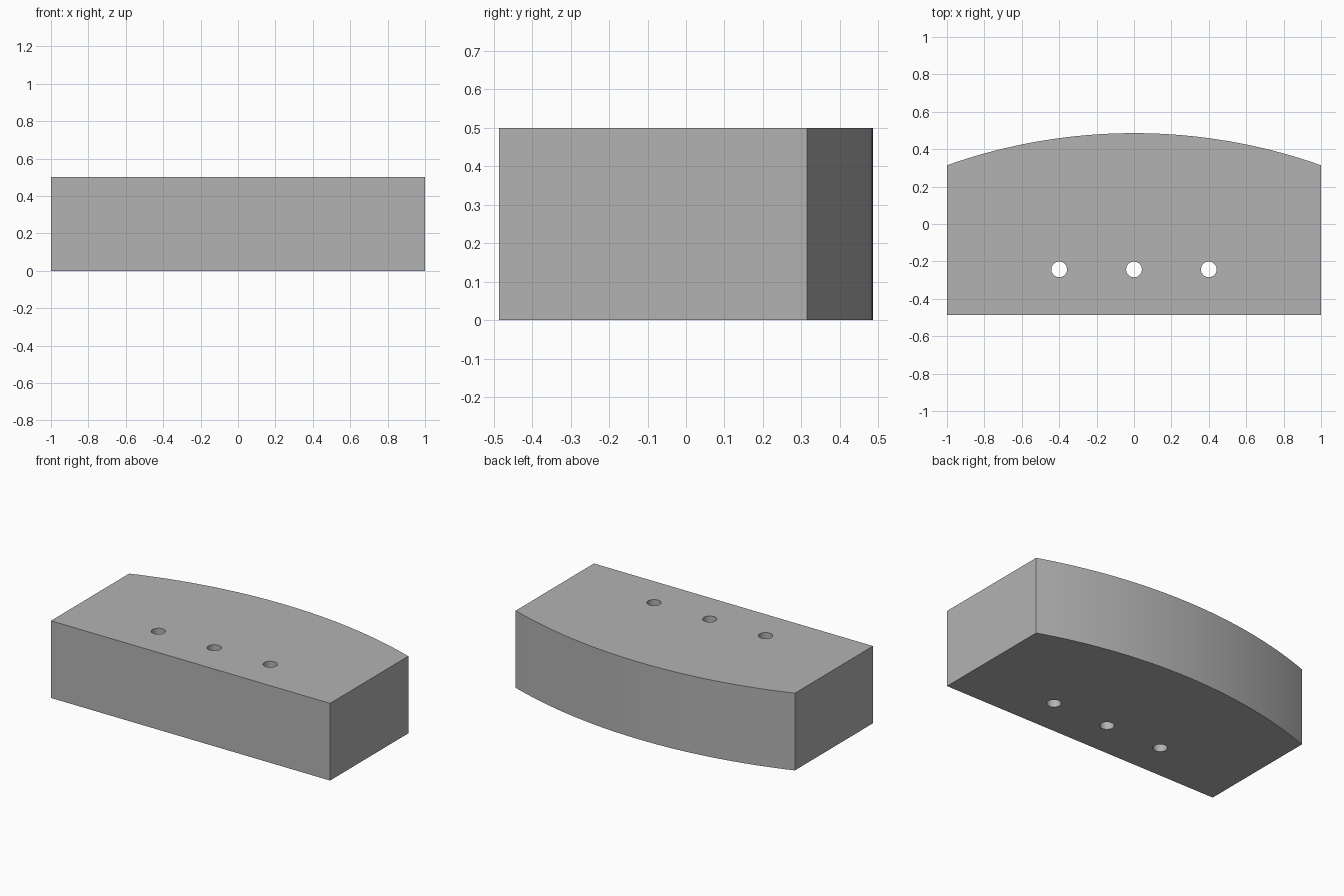
import bpy
import bmesh
import math

cube = bpy.data.objects.get("Cube")
if cube:
    bpy.data.objects.remove(cube, do_unlink=True)

# Block dimensions
HEIGHT = 0.5
ARC_RADIUS = 3.0
ARC_STEPS = 32
HALF_ANGLE = math.asin(1 / ARC_RADIUS)
HALF_DEPTH = (0.8 + ARC_RADIUS * (1 - math.cos(HALF_ANGLE))) / 2
HOLE_RADIUS = 0.042
HOLE_Y = -HALF_DEPTH / 2

# Single plain grey
grey = bpy.data.materials.new("light grey")
grey.use_nodes = True
colour = (0.45, 0.45, 0.45, 1)
grey.diffuse_color = colour
grey.node_tree.nodes["Principled BSDF"].inputs["Base Color"].default_value = colour


def prism(name, outline, bottom, top):
    """Extrude a counter-clockwise outline between two heights."""
    bm = bmesh.new()
    base = bm.faces.new([bm.verts.new((x, y, bottom)) for x, y in outline])
    new = bmesh.ops.extrude_face_region(bm, geom=[base], use_keep_orig=True)["geom"]
    verts = [v for v in new if isinstance(v, bmesh.types.BMVert)]
    bmesh.ops.translate(bm, verts=verts, vec=(0, 0, top - bottom))
    bmesh.ops.recalc_face_normals(bm, faces=bm.faces)
    mesh = bpy.data.meshes.new(name)
    bm.to_mesh(mesh)
    bm.free()
    mesh.materials.append(grey)
    obj = bpy.data.objects.new(name, mesh)
    bpy.context.collection.objects.link(obj)
    return obj


# Block with straight front and sides and a bowed back
outline = [(-1, -HALF_DEPTH), (1, -HALF_DEPTH)]
for i in range(ARC_STEPS + 1):
    a = HALF_ANGLE * (1 - 2 * i / ARC_STEPS)
    outline.append((ARC_RADIUS * math.sin(a),
                    HALF_DEPTH - ARC_RADIUS * (1 - math.cos(a))))
block = prism("curved_block", outline, 0, HEIGHT)

# Three round holes through the full height
for i, x in enumerate((-0.4, 0, 0.4)):
    circle = [(x + HOLE_RADIUS * math.cos(a), HOLE_Y + HOLE_RADIUS * math.sin(a))
              for a in (math.tau * k / 32 for k in range(32))]
    cutter = prism(f"hole_cutter_{i + 1}", circle, -0.1, HEIGHT + 0.1)
    cutter.hide_render = True
    cut = block.modifiers.new(f"hole_{i + 1}", 'BOOLEAN')
    cut.operation = 'DIFFERENCE'
    cut.solver = 'EXACT'
    cut.object = cutter
    bpy.context.view_layer.objects.active = block
    bpy.ops.object.modifier_apply(modifier=cut.name)
    bpy.data.objects.remove(cutter, do_unlink=True)

# Smooth the bowed back and hole walls, keep the edges sharp
bpy.ops.object.select_all(action='DESELECT')
block.select_set(True)
bpy.context.view_layer.objects.active = block
bpy.ops.object.shade_smooth_by_angle(angle=math.radians(15))
